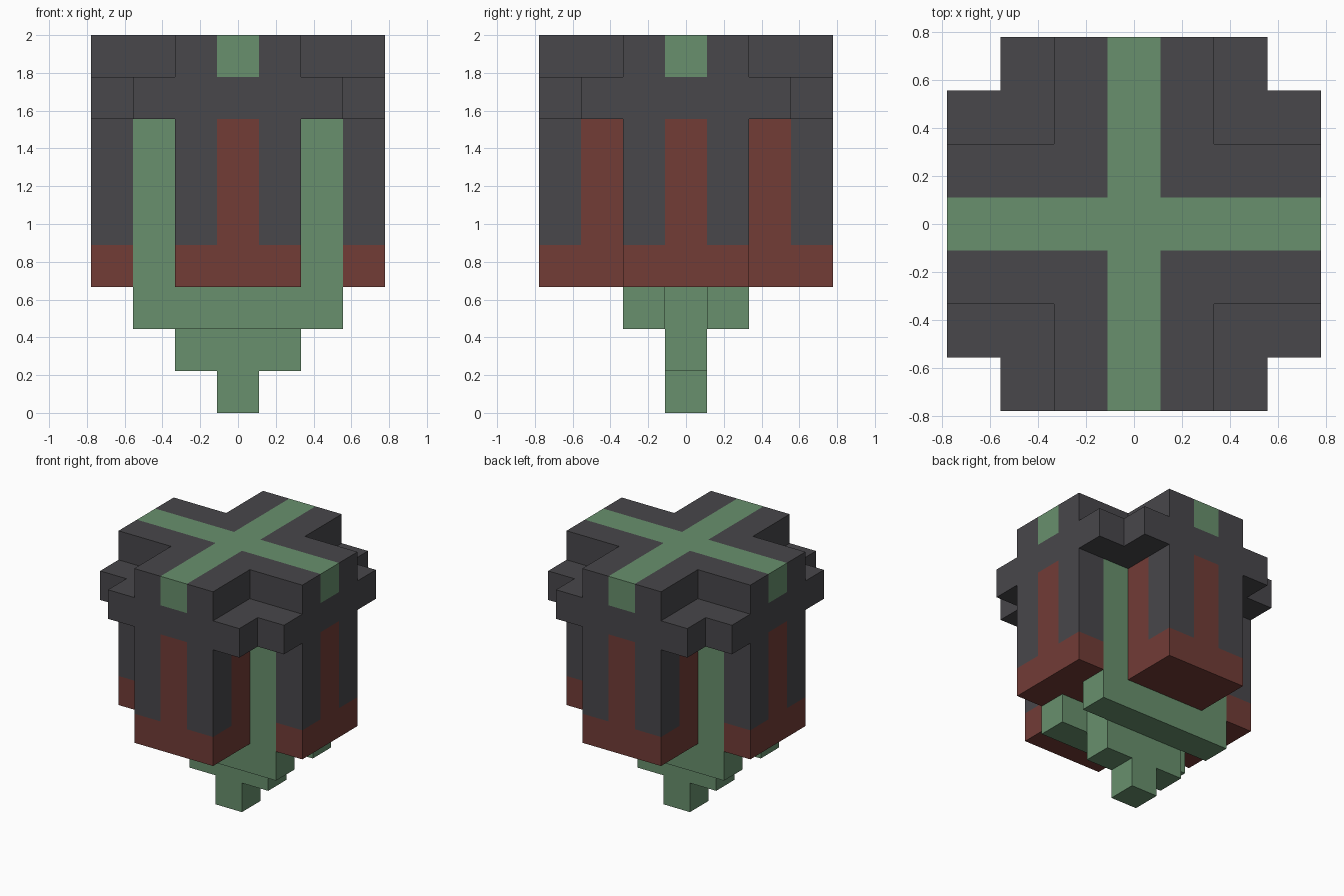
import bpy
import bmesh
from mathutils import Vector

cube = bpy.data.objects.get("Cube")
if cube:
    bpy.data.objects.remove(cube, do_unlink=True)

UNIT = 2 / 9  # side of one building block


def make_material(name, rgb):
    mat = bpy.data.materials.new(name)
    mat.use_nodes = True
    colour = (*rgb, 1)
    mat.diffuse_color = colour
    mat.node_tree.nodes["Principled BSDF"].inputs["Base Color"].default_value = colour
    return mat


MATERIALS = [
    make_material("charcoal", (0.065, 0.063, 0.070)),
    make_material("brick_red", (0.168, 0.045, 0.037)),
    make_material("leaf_green", (0.138, 0.279, 0.153)),
]
CHARCOAL, RED, GREEN = range(3)


def cross_profile(arm, reach):
    """Outline of a plus shape, made by turning one arm four times."""
    points = []
    quarter = [(reach, -arm), (reach, arm), (arm, arm)]
    for _ in range(4):
        points += quarter[:-1] + [quarter[-1]]
        quarter = [(-y, x) for x, y in quarter]
    return points


def box_profile(x0, x1, y0, y1):
    return [(x0, y0), (x1, y0), (x1, y1), (x0, y1)]


def prism(name, profile, bottom, top, paint, cuts=()):
    """Extrude a profile, slice it along colour borders and paint each face."""
    bm = bmesh.new()
    base = bm.faces.new([bm.verts.new((x, y, bottom)) for x, y in profile])
    grown = bmesh.ops.extrude_face_region(bm, geom=[base], use_keep_orig=True)
    moved = [v for v in grown["geom"] if isinstance(v, bmesh.types.BMVert)]
    bmesh.ops.translate(bm, verts=moved, vec=(0, 0, top - bottom))
    for axis, value in cuts:
        normal = Vector((0, 0, 0))
        normal[axis] = 1
        bmesh.ops.bisect_plane(
            bm, geom=bm.verts[:] + bm.edges[:] + bm.faces[:],
            plane_co=normal * value, plane_no=normal)
    bmesh.ops.recalc_face_normals(bm, faces=bm.faces[:])
    bm.normal_update()
    for face in bm.faces:
        face.material_index = paint(face.calc_center_bounds(), face.normal)
    bmesh.ops.scale(bm, verts=bm.verts[:], vec=(UNIT, UNIT, UNIT))
    mesh = bpy.data.meshes.new(name)
    bm.to_mesh(mesh)
    bm.free()
    for mat in MATERIALS:
        mesh.materials.append(mat)
    obj = bpy.data.objects.new(name, mesh)
    bpy.context.collection.objects.link(obj)
    return obj


def mirrored_cuts(value):
    return [(axis, side * value) for axis in (0, 1) for side in (-1, 1)]


def paint_green(centre, normal):
    return GREEN


def paint_charcoal(centre, normal):
    return CHARCOAL


def paint_lid(centre, normal):
    # A green ribbon runs along the middle of both arms
    return GREEN if min(abs(centre.x), abs(centre.y)) < 0.5 else CHARCOAL


def paint_body(centre, normal):
    x, y = abs(centre.x), abs(centre.y)
    if normal.z < -0.5:
        return RED
    if max(x, y) < 2.5 and abs(normal.z) < 0.5:  # inner corner walls
        return GREEN if abs(normal.y) > 0.5 else RED
    if centre.z < 4 or min(x, y) < 0.5:  # base band and centre stripes
        return RED
    return CHARCOAL


# Lid with crossing ribbons, and the wider rim below it
prism("lid", cross_profile(1.5, 3.5), 8, 9, paint_lid, mirrored_cuts(0.5))
prism("lid_rim", cross_profile(2.5, 3.5), 7, 8, paint_charcoal)

# Cross-shaped body
prism("body", cross_profile(1.5, 3.5), 3, 7, paint_body,
      mirrored_cuts(0.5) + mirrored_cuts(2.5) + [(2, 4)])

# Two long beams under the body
for label, side in (("front", -1), ("back", 1)):
    y0, y1 = sorted((side * 0.5, side * 1.5))
    prism(label + "_beam", box_profile(-2.5, 2.5, y0, y1), 2, 3, paint_green)

# Keel between the beams, standing on a small foot
prism("keel", box_profile(-1.5, 1.5, -0.5, 0.5), 1, 3, paint_green)
prism("foot", box_profile(-0.5, 0.5, -0.5, 0.5), 0, 1, paint_green)
